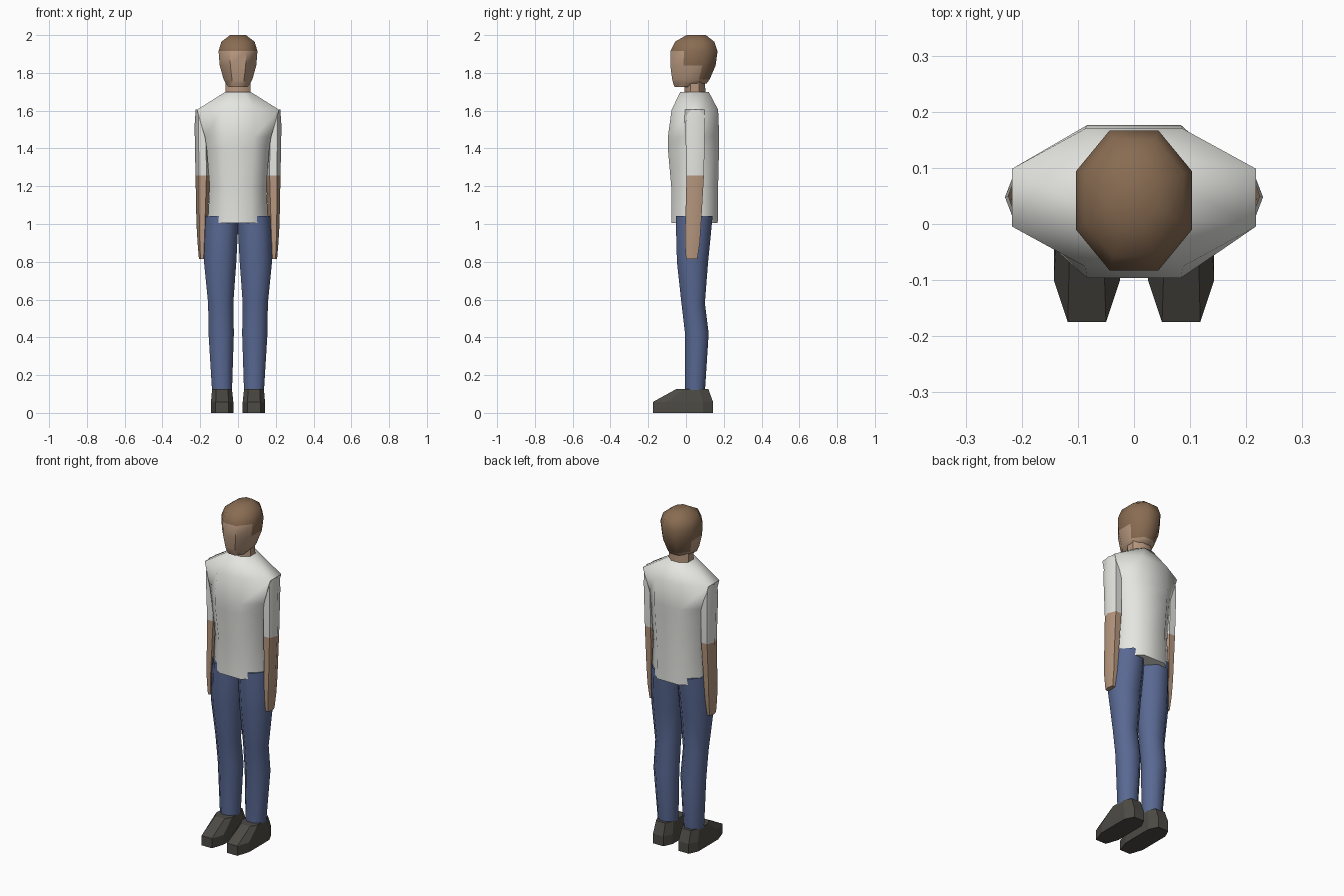
import bpy
import bmesh
import math

cube = bpy.data.objects.get("Cube")
if cube:
    bpy.data.objects.remove(cube, do_unlink=True)


def material(name, rgb):
    m = bpy.data.materials.new(name)
    m.use_nodes = True
    m.diffuse_color = (*rgb, 1)
    bsdf = next(n for n in m.node_tree.nodes if n.type == 'BSDF_PRINCIPLED')
    bsdf.inputs["Base Color"].default_value = (*rgb, 1)
    return m


SKIN = material("skin", (0.47, 0.31, 0.21))
HAIR = material("brown_hair", (0.25, 0.15, 0.085))
SHIRT = material("white_shirt", (0.78, 0.78, 0.75))
JEANS = material("blue_denim", (0.1, 0.14, 0.29))
SHOE = material("dark_shoe", (0.075, 0.07, 0.06))


def octagon(z, x0, x1, y0, y1, fx=0.42, fy=0.42):
    """Chamfered rectangle; fx and fy are the flat shares of each side."""
    cx, cy, hx, hy = (x0 + x1) / 2, (y0 + y1) / 2, (x1 - x0) / 2, (y1 - y0) / 2
    shape = [(-fx, -1), (fx, -1), (1, -fy), (1, fy),
             (fx, 1), (-fx, 1), (-1, fy), (-1, -fy)]
    return [(cx + hx * a, cy + hy * b, z) for a, b in shape]


def hexagon(z, x0, x1, y0, y1):
    cx, cy, hx, hy = (x0 + x1) / 2, (y0 + y1) / 2, (x1 - x0) / 2, (y1 - y0) / 2
    shape = [(-.5, -1), (.5, -1), (1, 0), (.5, 1), (-.5, 1), (-1, 0)]
    return [(cx + hx * a, cy + hy * b, z) for a, b in shape]


def loft(name, rings, mats, rule=None, angle=50, cap_top=True, mirror=False):
    """Skin a stack of rings, listed bottom to top; rule picks a material."""
    for side in ((1, -1) if mirror else (1,)):
        bm = bmesh.new()
        rows = [[bm.verts.new((x * side, y, z)) for x, y, z in r] for r in rings]
        n = len(rows[0])
        bm.faces.new(rows[0][::-1])
        if cap_top:
            bm.faces.new(rows[-1]).material_index = rule(len(rows), 0) if rule else 0
        for i, (lo, hi) in enumerate(zip(rows, rows[1:])):
            for k in range(n):
                f = bm.faces.new((lo[k], lo[(k + 1) % n], hi[(k + 1) % n], hi[k]))
                f.material_index = rule(i, k) if rule else 0
        if side < 0:
            bmesh.ops.reverse_faces(bm, faces=bm.faces[:])
        full = name if not mirror else ("left_" if side > 0 else "right_") + name
        mesh = bpy.data.meshes.new(full)
        bm.to_mesh(mesh)
        bm.free()
        for m in mats:
            mesh.materials.append(m)
        ob = bpy.data.objects.new(full, mesh)
        bpy.context.collection.objects.link(ob)
        bpy.ops.object.select_all(action='DESELECT')
        ob.select_set(True)
        bpy.context.view_layer.objects.active = ob
        if angle:
            bpy.ops.object.shade_smooth_by_angle(angle=math.radians(angle))


def centred(z, hx, y0, y1, fx=0.42, fy=0.42):
    return octagon(z, -hx, hx, y0, y1, fx, fy)


# Shirt body
loft("shirt_body", [
    centred(1.005, .16, -.078, .168, .45, .4),
    centred(1.2, .15, -.078, .17, .48, .4),
    centred(1.4, .166, -.096, .175, .5, .4),
    centred(1.46, .175, -.096, .176, .48, .4),
    centred(1.605, .217, -.076, .17, .4, .42),
    centred(1.7, .066, -.03, .12, .45, .42),
], [SHIRT])

# Neck
loft("neck", [
    centred(1.68, .065, -.01, .103),
    centred(1.79, .065, -.005, .1),
], [SKIN])


# Head: hair covers the crown, then the sides, then only the back
def hair_rule(row, side):
    covered = {2: (3, 4, 5), 3: (2, 3, 4, 5, 6)}
    return int(row > 3 or side in covered.get(row, ()))


head = [
    centred(1.725, .05, -.06, .03),
    centred(1.745, .066, -.068, .11),
    centred(1.765, .076, -.073, .125),
    centred(1.84, .097, -.083, .157),
    centred(1.915, .103, -.083, .167),
    centred(1.965, .088, -.058, .15),
    centred(2.0, .042, .003, .105),
]
loft("head", head, [SKIN, HAIR], hair_rule)

# Arms: bare below the sleeve
loft("arm", [
    hexagon(.815, .174, .207, .0, .06),
    hexagon(.9, .167, .214, -.006, .073),
    hexagon(1.0, .16, .22, -.004, .08),
    hexagon(1.257, .148, .225, .003, .095),
    hexagon(1.52, .15, .23, -.004, .1),
    hexagon(1.605, .16, .224, .005, .095),
], [SKIN, SHIRT], lambda row, side: int(row > 2), cap_top=False, mirror=True)

# Trouser legs
loft("trouser_leg", [
    octagon(.11, .032, .137, -.005, .1),
    octagon(.42, .022, .156, -.005, .12),
    octagon(.58, .025, .158, -.024, .1),
    octagon(.8, .009, .18, -.048, .117),
    octagon(.95, .001, .176, -.052, .132),
    octagon(1.043, .0, .17, -.053, .141),
], [JEANS], mirror=True)


# Shoes: pointed toe, chamfered heel, sloped instep
def shoe_ring(z, x0, x1, inset, toe, ball, heel_side, heel):
    half = [(x0 + inset, toe), (x1 - inset, toe), (x1, ball), (x1, heel_side),
            (x1 - inset, heel), (x0 + inset, heel), (x0, heel_side), (x0, ball)]
    return [(x, y, z) for x, y in half]


loft("shoe", [
    shoe_ring(0, .025, .143, .025, -.175, -.1, .09, .143),
    shoe_ring(.058, .025, .143, .025, -.175, -.1, .09, .143),
    shoe_ring(.127, .032, .137, .022, -.05, -.01, .07, .118),
], [SHOE], angle=0, mirror=True)
